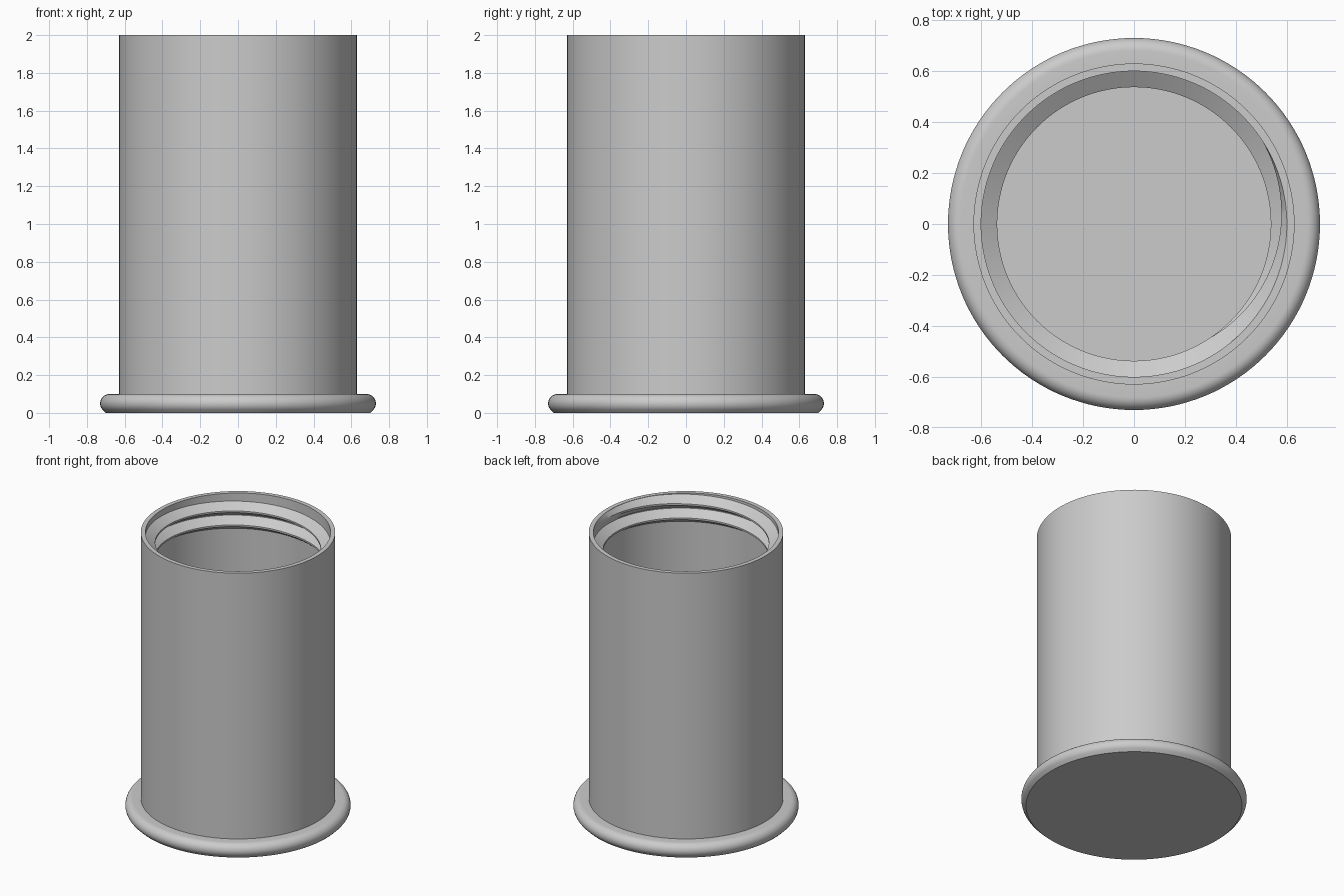
import bpy, bmesh, math

cube = bpy.data.objects.get("Cube")
if cube:
    bpy.data.objects.remove(cube, do_unlink=True)

grey = bpy.data.materials.new("plain grey")
grey.use_nodes = True
colour = (0.6, 0.6, 0.6, 1)
grey.diffuse_color = colour
grey.node_tree.nodes["Principled BSDF"].inputs["Base Color"].default_value = colour

SEGMENTS = 128
HEIGHT, OUTER, BORE, CREST = 2.0, 0.63, 0.60, 0.537


def finish(bm, name):
    bmesh.ops.recalc_face_normals(bm, faces=bm.faces)
    mesh = bpy.data.meshes.new(name)
    bm.to_mesh(mesh)
    bm.free()
    obj = bpy.data.objects.new(name, mesh)
    bpy.context.collection.objects.link(obj)
    mesh.materials.append(grey)
    bpy.ops.object.select_all(action="DESELECT")
    obj.select_set(True)
    bpy.context.view_layer.objects.active = obj
    bpy.ops.object.shade_smooth_by_angle(angle=math.radians(32))
    return obj


def lathe(name, profile):
    """Spin a closed (radius, height) profile that begins and ends on the axis."""
    bm = bmesh.new()
    verts = [bm.verts.new((r, 0, z)) for r, z in profile]
    edges = [bm.edges.new(pair) for pair in zip(verts, verts[1:])]
    bmesh.ops.spin(bm, geom=verts + edges, axis=(0, 0, 1), cent=(0, 0, 0),
                   angle=math.tau, steps=SEGMENTS)
    bmesh.ops.remove_doubles(bm, verts=bm.verts, dist=1e-5)
    return finish(bm, name)


# Hollow body with a rounded foot flange, as one turned shell
round_edge = []
for i in range(13):
    a = math.radians(-40 + 130 * i / 12)
    round_edge.append((0.68 + 0.05 * math.cos(a), 0.05 + 0.05 * math.sin(a)))
lathe("container_body", [(0, 0), (0.70, 0)] + round_edge +
      [(OUTER, 0.10), (OUTER, HEIGHT), (BORE, HEIGHT), (BORE, 0.10), (0, 0.10)])


# Internal screw thread: V-shaped ridge that fades into the wall at both ends
def thread(name, z_start, pitch, turns, half_root, half_crest):
    bm = bmesh.new()
    steps = int(turns * SEGMENTS)
    previous = None
    for i in range(steps + 1):
        a = math.tau * i / SEGMENTS
        z = z_start + pitch * i / SEGMENTS
        fade = min(1, i / (SEGMENTS / 4), (steps - i) / (SEGMENTS / 4))
        crest = BORE + 0.001 - (BORE + 0.001 - CREST) * fade
        section = [(BORE + 0.001, -half_root), (crest, -half_crest),
                   (crest, half_crest), (BORE + 0.001, half_root)]
        ring = [bm.verts.new((r * math.cos(a), r * math.sin(a),
                              min(z + dz, HEIGHT - 0.001))) for r, dz in section]
        if previous:
            for j in range(3):
                bm.faces.new((previous[j], previous[j + 1], ring[j + 1], ring[j]))
        previous = ring
    bmesh.ops.dissolve_degenerate(bm, dist=1e-6, edges=bm.edges)
    return finish(bm, name)


thread("screw_thread", 1.76, 0.10, 2.1, 0.048, 0.006)
